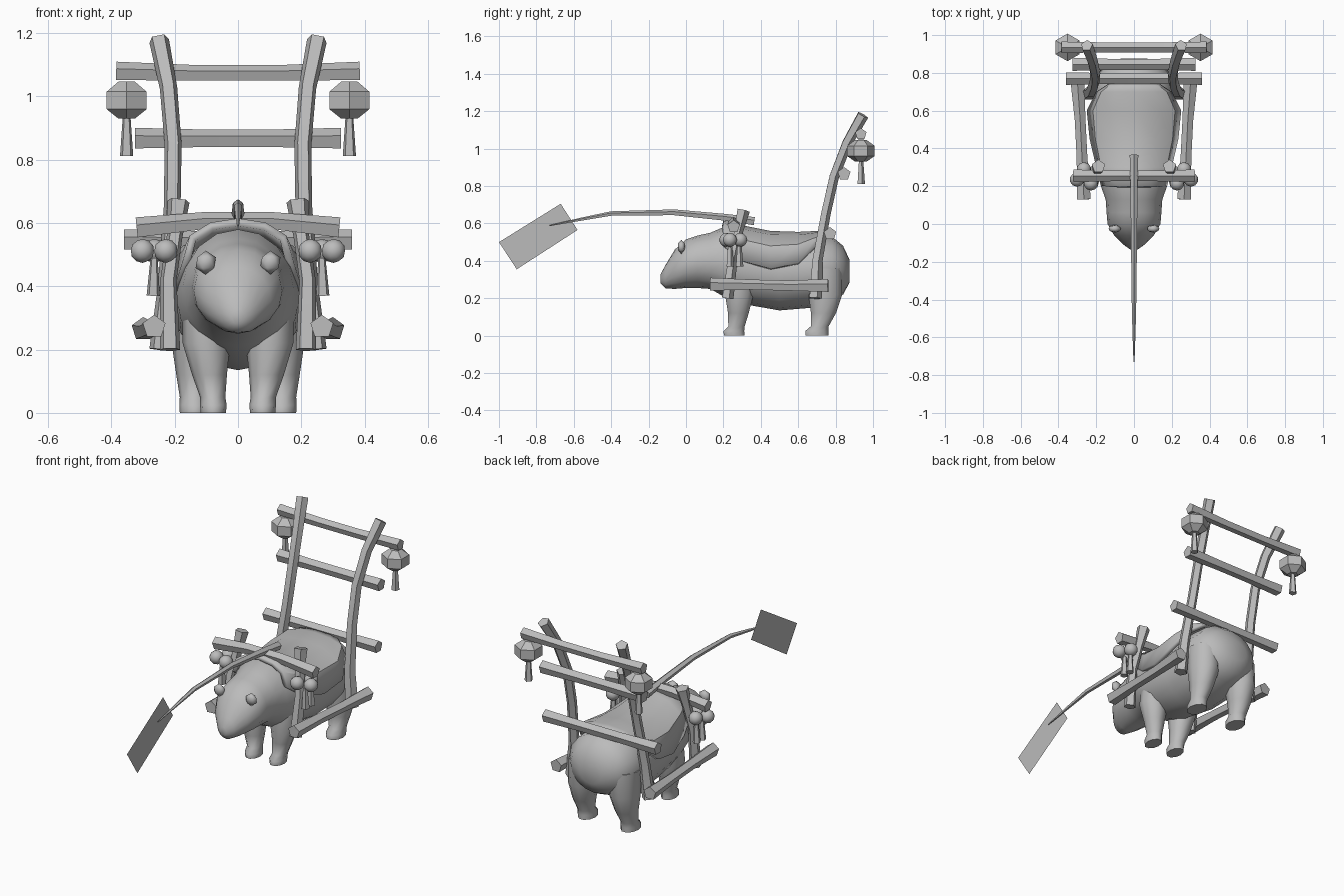
import bpy, bmesh, math
from mathutils import Vector

cube = bpy.data.objects.get("Cube")
if cube:
    bpy.data.objects.remove(cube)

grey = bpy.data.materials.new("plain_grey")
grey.use_nodes = True
COLOUR = (0.5, 0.5, 0.5, 1)
grey.diffuse_color = COLOUR
grey.node_tree.nodes["Principled BSDF"].inputs["Base Color"].default_value = COLOUR


def finish(name, bm, angle=40):
    """Turn a bmesh into a named object, smooth except at sharp edges."""
    bmesh.ops.recalc_face_normals(bm, faces=bm.faces)
    mesh = bpy.data.meshes.new(name)
    bm.to_mesh(mesh)
    bm.free()
    mesh.materials.append(grey)
    for p in mesh.polygons:
        p.use_smooth = True
    mesh.set_sharp_from_angle(angle=math.radians(angle))
    obj = bpy.data.objects.new(name, mesh)
    bpy.context.collection.objects.link(obj)
    return obj


def skin(bm, rings, closed=True, caps=True):
    """Bridge a list of point rings with quads."""
    rows = [[bm.verts.new(p) for p in ring] for ring in rings]
    n = len(rows[0])
    for a, b in zip(rows, rows[1:]):
        for i in range(n if closed else n - 1):
            j = (i + 1) % n
            bm.faces.new((a[i], a[j], b[j], b[i]))
    if caps:
        bm.faces.new(rows[0])
        bm.faces.new(rows[-1])


def tube(name, path, radii, sides=5, angle=50):
    """Sweep a polygon with varying radius along a path."""
    pts = [Vector(p) for p in path]
    rings = []
    for i, p in enumerate(pts):
        t = (pts[min(i + 1, len(pts) - 1)] - pts[max(i - 1, 0)]).normalized()
        ref = Vector((0, 1, 0)) if abs(t.z) > 0.7 else Vector((0, 0, 1))
        u = (ref - t * ref.dot(t)).normalized()
        v = t.cross(u)
        rings.append([p + radii[i] * (u * math.cos(a) + v * math.sin(a))
                      for a in (math.tau * k / sides for k in range(sides))])
    bm = bmesh.new()
    skin(bm, rings)
    return finish(name, bm, angle)


def ellipses(name, rows, axis, sides=16):
    """Loft ellipses: along y rows are (y, z, rx, rz), along z (z, x, y, rx, ry)."""
    rings = []
    for r in rows:
        ring = []
        for k in range(sides):
            c, s = math.cos(math.tau * k / sides), math.sin(math.tau * k / sides)
            if axis == "y":
                ring.append((r[2] * c, r[0], r[1] + r[3] * s))
            else:
                ring.append((r[1] + r[3] * c, r[2] + r[4] * s, r[0]))
        rings.append(ring)
    bm = bmesh.new()
    skin(bm, rings)
    return finish(name, bm, 55)


def ball(name, centre, radius, squash=(1, 1, 1), subdivisions=2):
    bm = bmesh.new()
    bmesh.ops.create_icosphere(bm, subdivisions=subdivisions, radius=radius)
    bmesh.ops.scale(bm, vec=squash, verts=bm.verts)
    bmesh.ops.translate(bm, vec=centre, verts=bm.verts)
    return finish(name, bm, 60)


def crossbar(name, half, y, z, r, sag=0.0):
    tube(name, [(-half, y, z), (-half / 3, y, z + sag), (half / 3, y, z + sag), (half, y, z)],
         [r, r * 0.85, r * 0.85, r])


# Animal body, from muzzle to rump
ellipses("body", [
    (-0.135, 0.305, 0.02, 0.025), (-0.11, 0.315, 0.055, 0.062),
    (-0.06, 0.355, 0.105, 0.105), (0, 0.385, 0.14, 0.13),
    (0.06, 0.395, 0.145, 0.14), (0.13, 0.4, 0.15, 0.15),
    (0.2, 0.395, 0.175, 0.185), (0.3, 0.37, 0.195, 0.2),
    (0.5, 0.335, 0.2, 0.2), (0.68, 0.345, 0.21, 0.195),
    (0.78, 0.36, 0.2, 0.17), (0.84, 0.35, 0.15, 0.13),
    (0.875, 0.345, 0.07, 0.06)], "y")

# Blanket draped over the back, narrowing to the rear
stations = [(0.2, 0.615, 0.175, 0.48), (0.3, 0.59, 0.2, 0.4), (0.45, 0.56, 0.235, 0.36),
            (0.6, 0.555, 0.25, 0.39), (0.7, 0.56, 0.2, 0.48), (0.76, 0.55, 0.11, 0.535)]
section = [(1, 0), (0.87, 0.6), (0.5, 0.9), (0, 1)]
section += [(-x, h) for x, h in section[-2::-1]]
bm = bmesh.new()
skin(bm, [[(w * x, y, low + (top - low) * h) for x, h in section]
          for y, top, w, low in stations], closed=False, caps=False)
blanket = finish("blanket", bm, 30)
thick = blanket.modifiers.new("thickness", "SOLIDIFY")
thick.thickness = 0.025
thick.offset = -1

for s, side in ((1, "left"), (-1, "right")):
    # Legs and ears
    ellipses("front_leg_" + side, [
        (0, s * 0.078, 0.258, 0.04, 0.058), (0.025, s * 0.078, 0.256, 0.042, 0.058),
        (0.05, s * 0.08, 0.27, 0.04, 0.046), (0.12, s * 0.09, 0.28, 0.055, 0.058),
        (0.22, s * 0.1, 0.285, 0.075, 0.08), (0.34, s * 0.1, 0.3, 0.075, 0.08)], "z", 10)
    ellipses("back_leg_" + side, [
        (0, s * 0.137, 0.7, 0.047, 0.065), (0.025, s * 0.137, 0.7, 0.048, 0.065),
        (0.05, s * 0.138, 0.715, 0.046, 0.05), (0.12, s * 0.135, 0.735, 0.06, 0.07),
        (0.22, s * 0.13, 0.745, 0.08, 0.095), (0.36, s * 0.12, 0.74, 0.09, 0.1)], "z", 10)
    ball("ear_" + side, (s * 0.102, -0.025, 0.475), 0.04, (0.9, 0.55, 0.95), 1)

    # Frame posts and side rails
    tube("back_post_" + side,
         [(s * 0.245, 0.69, 0.2), (s * 0.225, 0.7, 0.4), (s * 0.208, 0.745, 0.65),
          (s * 0.205, 0.79, 0.85), (s * 0.22, 0.86, 1.03), (s * 0.25, 0.945, 1.18)],
         [0.037, 0.03, 0.028, 0.028, 0.029, 0.033])
    tube("front_post_" + side,
         [(s * 0.215, 0.22, 0.2), (s * 0.22, 0.25, 0.42), (s * 0.2, 0.28, 0.56),
          (s * 0.188, 0.305, 0.67)], [0.034, 0.027, 0.026, 0.037])
    tube("side_rail_" + side,
         [(s * 0.265, 0.13, 0.272), (s * 0.275, 0.35, 0.27), (s * 0.285, 0.55, 0.265),
          (s * 0.3, 0.76, 0.265)], [0.038, 0.03, 0.03, 0.038])

    # Hanging lantern with its tassel
    lx, ly = s * 0.352, 0.935
    tube("lantern_" + side, [(lx, ly, z) for z in (0.93, 0.96, 1.015, 1.047)],
         [0.03, 0.073, 0.073, 0.03], 6, 35)
    tube("lantern_tassel_" + side, [(lx, ly, 0.812), (lx, ly, 0.935)], [0.022, 0.013])

    # Cluster of bells with tassels by the front post
    for i, (x, y) in enumerate(((0.228, 0.215), (0.302, 0.235), (0.265, 0.29))):
        ball("bell_%s_%d" % (side, i + 1), (s * x, y, 0.512), 0.038)
    for i, y in enumerate((0.235, 0.285)):
        tube("bell_tassel_%s_%d" % (side, i + 1),
             [(s * 0.268, y, 0.37), (s * 0.265, y, 0.49)], [0.022, 0.012])

# Cross bars of the frame
crossbar("top_bar", 0.385, 0.935, 1.078, 0.032, -0.006)
crossbar("middle_bar", 0.325, 0.845, 0.865, 0.036)
crossbar("lower_bar", 0.36, 0.77, 0.545, 0.035)
crossbar("front_bar", 0.32, 0.255, 0.583, 0.035, 0.022)

# Tapering rod reaching forward, with a flat sheet at its tip
tube("rod", [(0, 0.365, 0.61), (0, 0.2, 0.632), (0, -0.065, 0.658),
             (0, -0.4, 0.652), (0, -0.56, 0.622), (0, -0.73, 0.588)],
     [0.024, 0.02, 0.017, 0.013, 0.009, 0.003])
bm = bmesh.new()
bm.faces.new([bm.verts.new((-0.01, y, z)) for y, z in
              ((-1, 0.5), (-0.67, 0.705), (-0.58, 0.565), (-0.905, 0.355))])
finish("sheet", bm)
